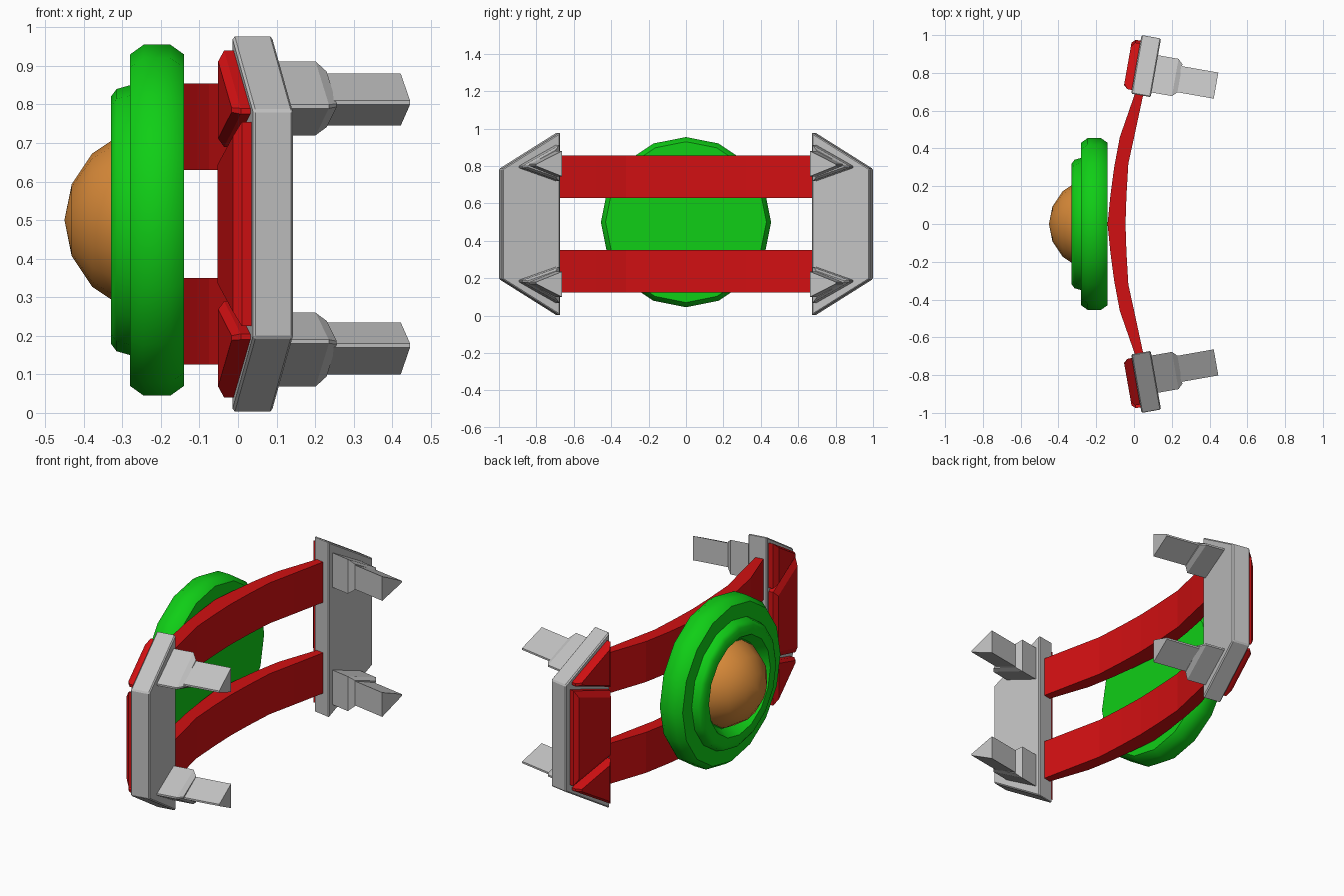
import bpy, bmesh
from math import sin, cos, pi, radians
from mathutils import Vector

cube = bpy.data.objects.get("Cube")
if cube:
    bpy.data.objects.remove(cube, do_unlink=True)


def material(name, r, g, b):
    m = bpy.data.materials.new(name)
    m.use_nodes = True
    m.diffuse_color = (r, g, b, 1)
    node = next(n for n in m.node_tree.nodes if n.type == 'BSDF_PRINCIPLED')
    node.inputs["Base Color"].default_value = (r, g, b, 1)
    return m


red = material("red", 0.64, 0.005, 0.006)
green = material("green", 0.005, 0.62, 0.008)
grey = material("grey", 0.54, 0.54, 0.54)
orange = material("orange", 0.68, 0.25, 0.04)


def loft(name, loops, mat, bevel=0.0, smooth=None, caps=True):
    """Skin a row of matching closed loops."""
    bm = bmesh.new()
    rows = [[bm.verts.new(p) for p in loop] for loop in loops]
    n = len(rows[0])
    for a, b in zip(rows, rows[1:]):
        for i in range(n):
            j = (i + 1) % n
            bm.faces.new((a[i], a[j], b[j], b[i]))
    if caps:
        bm.faces.new(rows[0])
        bm.faces.new(rows[-1])
    bmesh.ops.recalc_face_normals(bm, faces=bm.faces)
    mesh = bpy.data.meshes.new(name)
    bm.to_mesh(mesh)
    bm.free()
    ob = bpy.data.objects.new(name, mesh)
    bpy.context.collection.objects.link(ob)
    mesh.materials.append(mat)
    if bevel:
        mod = ob.modifiers.new("bevel", 'BEVEL')
        mod.width, mod.segments = bevel, 1
    if smooth:
        bpy.ops.object.select_all(action='DESELECT')
        ob.select_set(True)
        bpy.context.view_layer.objects.active = ob
        bpy.ops.object.shade_smooth_by_angle(angle=radians(smooth))
    return ob


def lathe(name, profile, mat, smooth):
    """Turn an (x, radius) profile about the x axis."""
    sides = 16
    loops = [[(x, r * cos(2 * pi * i / sides), 0.5 + r * sin(2 * pi * i / sides))
              for i in range(sides)] for x, r in profile]
    return loft(name, loops, mat, smooth=smooth)


# Round shield with a stepped rim and a shallow well for the dome
lathe("shield_disc", [(-.14, .43), (-.175, .455), (-.245, .455), (-.28, .43),
                      (-.28, .35), (-.315, .34), (-.33, .32), (-.33, .27),
                      (-.28, .235)], green, 38)

# Dome
R = 0.244
lathe("dome", [(-.206 - R * cos(a), R * sin(a))
               for a in (max(0.004, i * pi / 8) for i in range(5))], orange, 40)

# Two curved arms
FRONT = [(0, -.14), (.15, -.125), (.3, -.105), (.46, -.075), (.69, .005)]
BACK = [(0, -.045), (.15, -.04), (.32, -.03), (.48, .005), (.69, .05)]
for name, z0, z1 in (("lower_arm", .125, .35), ("upper_arm", .63, .855)):
    loops = []
    for side, k in [(-1, i) for i in range(4, 0, -1)] + [(1, i) for i in range(5)]:
        (yf, xf), (yb, xb) = FRONT[k], BACK[k]
        loops.append([(xf, side * yf, z0), (xb, side * yb, z0),
                      (xb, side * yb, z1), (xf, side * yf, z1)])
    loft(name, loops, red)

# End assemblies: u runs outward along the tilted plate, n through its thickness
T = radians(10)
MID = 0.49


def place(u, n, z, sy, sz=1):
    return Vector((-.015 + u * sin(T) + n * cos(T),
                   sy * (.69 + u * cos(T) - n * sin(T)), MID + sz * (z - MID)))


def prism(name, outline, layers, mat, sy, sz=1, bevel=0.0):
    """Extrude a (u, z) outline through (n, scale about its centre) layers."""
    cu = sum(p[0] for p in outline) / len(outline)
    cz = sum(p[1] for p in outline) / len(outline)
    loops = [[place(cu + (u - cu) * s, n, cz + (z - cz) * s, sy, sz)
              for u, z in outline] for n, s in layers]
    return loft(name, loops, mat, bevel)


PLATE = [(0, 0), (.315, .195), (.315, .785), (0, .98)]
MIDDLE = [(.02, .31), (.285, .225), (.285, .755), (.02, .67)]
CORNER = [(.02, .69), (.27, .775), (.27, .79), (.02, .94)]
WIDE = [(.025, .72), (.225, .79), (.225, .80), (.025, .912)]
SLIM = [(.05, .745), (.19, .80), (.19, .81), (.05, .88)]

for sy, side in ((1, "back"), (-1, "front")):
    prism(side + "_end_plate", PLATE, [(0, 1), (.105, 1)], grey, sy, bevel=.006)
    prism(side + "_middle_panel", MIDDLE, [(.005, 1), (-.025, 1), (-.045, .86)], red, sy)
    for sz, level in ((1, "upper"), (-1, "lower")):
        tag = side + "_" + level
        prism(tag + "_panel", CORNER, [(.005, 1), (-.025, 1), (-.045, .8)], red, sy, sz)
        prism(tag + "_prong_base", WIDE, [(.1, 1), (.215, 1), (.24, .75)], grey, sy, sz)
        prism(tag + "_prong", SLIM, [(.2, 1), (.435, 1)], grey, sy, sz)
